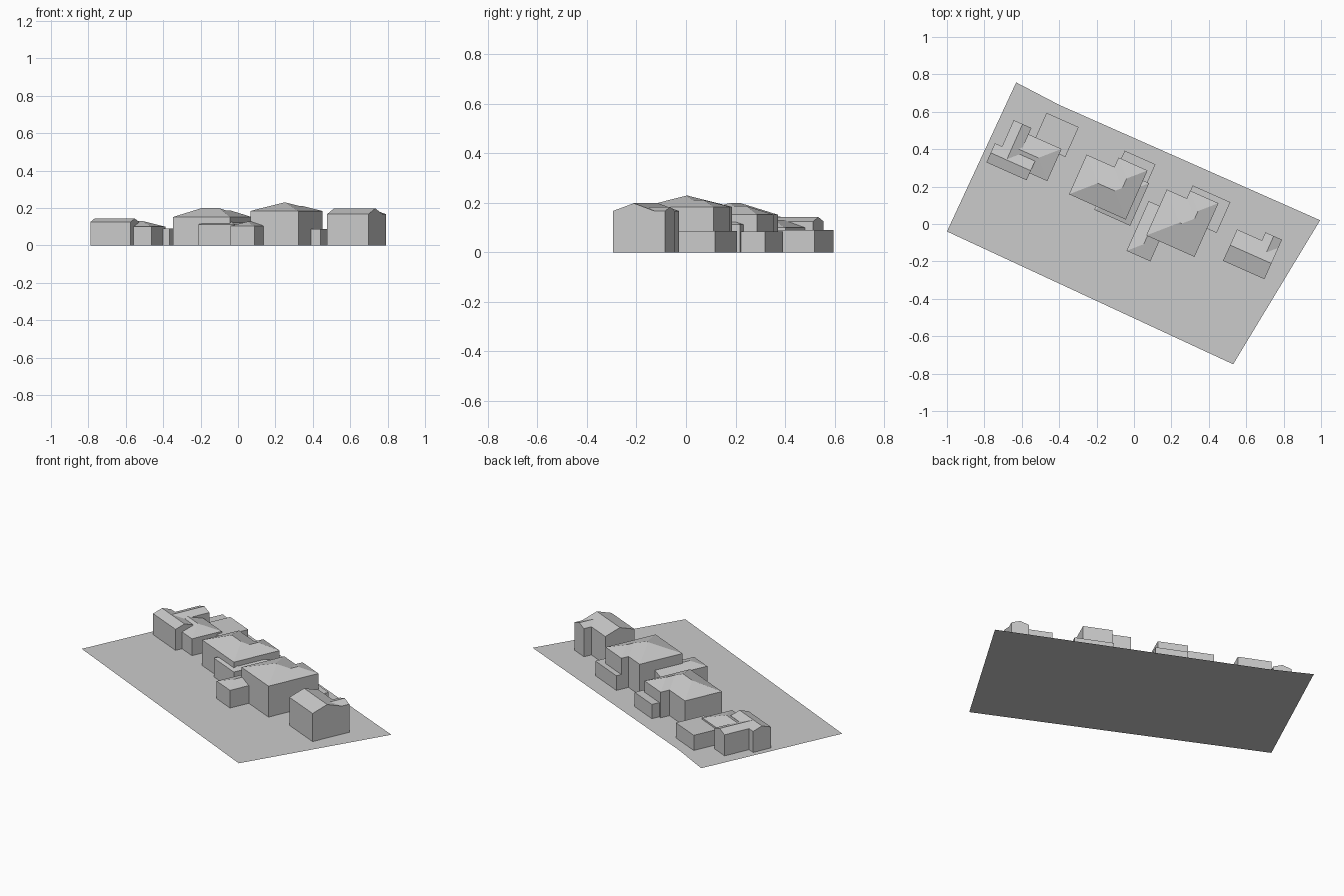
import bpy, bmesh
from math import radians
from mathutils import Matrix

cube = bpy.data.objects.get("Cube")
if cube:
    bpy.data.objects.remove(cube, do_unlink=True)

# One plain grey for the whole block model
grey = bpy.data.materials.new("plain_grey")
grey.use_nodes = True
colour = (0.6, 0.6, 0.6, 1)
grey.diffuse_color = colour
grey.node_tree.nodes["Principled BSDF"].inputs["Base Color"].default_value = colour

# The houses share one street direction
STREET = Matrix.Rotation(radians(-24), 4, 'Z')


def finish(name, bm):
    mesh = bpy.data.meshes.new(name)
    bm.to_mesh(mesh)
    bm.free()
    mesh.materials.append(grey)
    obj = bpy.data.objects.new(name, mesh)
    bpy.context.collection.objects.link(obj)
    return obj


def block(name, u, v, eave, pitch=0, along='u', hips=(False, False)):
    """Walls with a flat, gabled or hipped roof; the ridge runs along u or v."""
    a, b = (u, v) if along == 'u' else (v, u)
    bm = bmesh.new()

    def vert(p, q, z):
        return bm.verts.new((p, q, z) if along == 'u' else (q, p, z))

    corners = [(a[0], b[0]), (a[1], b[0]), (a[1], b[1]), (a[0], b[1])]
    low = [vert(p, q, 0) for p, q in corners]
    top = [vert(p, q, eave) for p, q in corners]
    bm.faces.new(low)
    for i in range(4):
        j = (i + 1) % 4
        bm.faces.new((low[i], low[j], top[j], top[i]))
    if pitch:
        half = (b[1] - b[0]) / 2
        mid, ridge = b[0] + half, eave + half * pitch
        start = vert(a[0] + half * hips[0], mid, ridge)
        end = vert(a[1] - half * hips[1], mid, ridge)
        bm.faces.new((top[0], top[1], end, start))
        bm.faces.new((top[2], top[3], start, end))
        bm.faces.new((top[1], top[2], end))
        bm.faces.new((top[3], top[0], start))
    else:
        bm.faces.new(top)
    bmesh.ops.recalc_face_normals(bm, faces=bm.faces)
    bm.transform(STREET)
    return finish(name, bm)


# Ground plot
bm = bmesh.new()
plot = [(-1, -.04), (.53, -.75), (.995, .02), (-.4, .637), (-.63, .757)]
bm.faces.new([bm.verts.new((x, y, 0)) for x, y in plot])
finish("ground_plot", bm)

BOTH, END, START = (True, True), (False, True), (True, False)

# House at the far right end of the street (-x)
block("first_house_front", (-.855, -.62), (-.02, .092), .125, .34)
block("first_house_back_wing", (-.813, -.71), (.036, .246), .125, .34, 'v')
block("first_house_side", (-.76, -.517), (.021, .209), .1, .33, hips=END)
block("first_house_annex", (-.669, -.481), (.178, .353), .09)

# Second house
block("second_house_main", (-.382, -.05), (.004, .236), .152, .41, hips=BOTH)
block("second_house_back_wing", (-.22, -.05), (.12, .291), .152, .41, 'v', END)
block("second_house_porch", (-.225, -.015), (-.017, .232), .112, .3, hips=BOTH)
block("second_house_annex", (-.205, -.025), (.16, .338), .085)

# Third house
block("third_house_main", (.085, .367), (-.029, .24), .184, .335, hips=BOTH)
block("third_house_back_wing", (.202, .367), (.106, .285), .184, .335, 'v', END)
block("third_house_side_wing", (.022, .161), (-.147, .144), .105, .32, 'v', START)
block("third_house_annex", (.203, .423), (.136, .316), .087)

# Fourth house
block("fourth_house_main", (.515, .757), (.014, .198), .167, .34)
block("fourth_house_back_wing", (.66, .757), (.106, .245), .167, .34, 'v')
